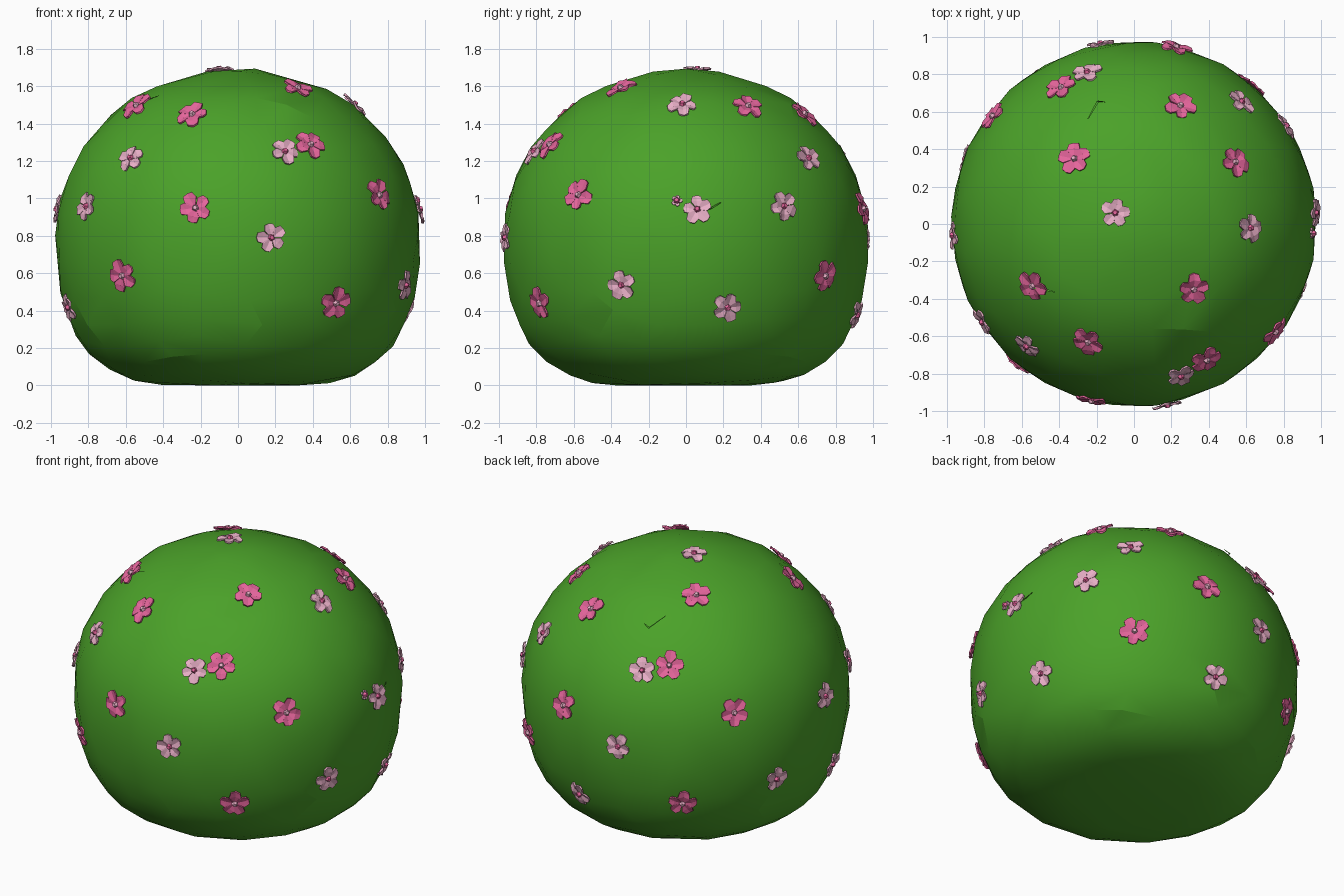
import bpy, bmesh, math, random
from mathutils import Vector, Matrix
from mathutils.bvhtree import BVHTree

if "Cube" in bpy.data.objects:
    bpy.data.objects.remove(bpy.data.objects["Cube"])

random.seed(4)


def material(name, color):
    m = bpy.data.materials.new(name)
    m.diffuse_color = (*color, 1)
    m.use_nodes = True
    m.node_tree.nodes["Principled BSDF"].inputs["Base Color"].default_value = m.diffuse_color
    return m


GREEN = material("leaf green", (0.07, 0.36, 0.022))
PINK = material("rose pink", (0.78, 0.13, 0.33))
PALE = material("pale pink", (0.80, 0.42, 0.56))


def new_object(name, bm, mats):
    me = bpy.data.meshes.new(name)
    bm.to_mesh(me)
    bm.free()
    for m in mats:
        me.materials.append(m)
    ob = bpy.data.objects.new(name, me)
    bpy.context.collection.objects.link(ob)
    return ob


# Bush: a sphere pushed out to a domed profile with a flat base
MID = 0.72
profile = [(0, 0), (.2, 0), (.4, .005), (.52, .02), (.62, .05), (.79, .16), (.87, .27),
           (.93, .42), (.965, .6), (.975, .74), (.96, .95), (.915, 1.12), (.80, 1.31),
           (.59, 1.52), (.3, 1.64), (0, 1.695)]
polar = [(math.atan2(z - MID, r), math.hypot(r, z - MID)) for r, z in profile]


def reach(angle):
    for (a0, d0), (a1, d1) in zip(polar, polar[1:]):
        if angle <= a1:
            return d0 + (d1 - d0) * (angle - a0) / (a1 - a0)
    return polar[-1][1]


bm = bmesh.new()
bmesh.ops.create_icosphere(bm, subdivisions=4, radius=1)
for v in bm.verts:
    d = v.co.normalized()
    p = d * reach(math.atan2(d.z, math.hypot(d.x, d.y)))
    v.co = (p.x, p.y, max(0, p.z + MID))
bush = new_object("bush", bm, [GREEN])
bpy.context.view_layer.objects.active = bush
bush.select_set(True)
dec = bush.modifiers.new("irregular facets", 'DECIMATE')
dec.ratio = 0.45
bpy.ops.object.modifier_apply(modifier=dec.name)
bpy.ops.object.shade_smooth_by_angle(angle=math.radians(14))
surface = BVHTree.FromObject(bush, bpy.context.evaluated_depsgraph_get())


def surface_frame(point, spin=0.0, lift=0.0):
    """Matrix standing on the bush near the point, z along the normal."""
    loc, nor, _, _ = surface.find_nearest(Vector(point))
    nor = (nor + (Vector(point) - Vector((0, 0, MID))).normalized()).normalized()
    rot = nor.to_track_quat('Z', 'Y').to_matrix().to_4x4()
    return Matrix.Translation(loc + nor * lift) @ rot @ Matrix.Rotation(spin, 4, 'Z')


# Flower: five creased petals round a small raised centre
def flower(name, point, petals, centre, size=0.088):
    bm = bmesh.new()
    for i in range(5):
        turn = Matrix.Rotation(i * math.tau / 5 + random.uniform(-.1, .1), 4, 'Z')
        s = size * random.uniform(.92, 1.05)
        h = random.uniform(-.1, .12)
        outline = [(0, 0, .0), (.55, -.40, .16), (.92, -.30, .08 + h), (1, 0, h),
                   (.92, .30, .08 + h), (.55, .40, .16)]
        top = [bm.verts.new(turn @ (Vector(c) * s)) for c in outline]
        low = [bm.verts.new(turn @ (Vector(c) * s - Vector((0, 0, .010)))) for c in outline]
        ridge = bm.verts.new(turn @ (Vector((.6, 0, .04)) * s))
        for a in range(6):
            b = (a + 1) % 6
            bm.faces.new((top[a], top[b], ridge))
            bm.faces.new((top[b], top[a], low[a], low[b]))
        bm.faces.new(low[::-1])
    cone = bmesh.ops.create_cone(bm, cap_ends=True, segments=5, radius1=.022, radius2=.012,
                                 depth=.022, matrix=Matrix.Translation((0, 0, .008)))
    for f in {f for v in cone["verts"] for f in v.link_faces}:
        f.material_index = 1
    ob = new_object(name, bm, [petals, centre])
    ob.matrix_world = surface_frame(point, random.uniform(0, math.tau), .008)


# Flowers repeated by a half turn about the vertical axis (True = rose petals)
paired = [(-.23, -.96, .95, True), (.18, -.97, .79, False), (.54, -.81, .43, True),
          (.39, -.73, 1.29, True), (.25, -.81, 1.25, False), (-.25, -.64, 1.46, True),
          (-.58, -.66, 1.22, False), (-.64, -.77, .58, True), (-.82, -.53, .96, False),
          (-.54, -.33, 1.49, True), (.32, -.35, 1.59, True), (.76, -.58, 1.02, True),
          (.93, -.36, .53, False), (.96, .06, .94, False), (.90, .22, .42, False)]
single = [(-.10, .06, 1.69, False), (.62, -.02, 1.50, False), (.13, .90, .38, False)]
for x, y, z, rose in paired + [(-x, -y, z, r) for x, y, z, r in paired] + single:
    if rose:
        flower("rose_flower", (x, y, z), PINK, PALE)
    else:
        flower("pale_flower", (x, y, z), PALE, PINK, .08)
flower("small_bud", (.96, -.05, .99), PALE, PINK, .03)

# Thin stray stems lying just above the leaves
for path in ([(-.25, .57, 1.52), (-.20, .67, 1.47), (-.16, .66, 1.48)],
             [(-.54, -.34, 1.49), (-.48, -.35, 1.53), (-.42, -.36, 1.54)],
             [(.96, .08, .93), (.97, .14, .95), (.96, .19, .98)]):
    bm = bmesh.new()
    rows = []
    for p, w in zip(path, (.003, .006, .003)):
        m = surface_frame(p, 0, .012)
        rows.append([bm.verts.new(m @ Vector((w * math.cos(a), w * math.sin(a), w * (a == 0))))
                     for a in (0, math.tau / 3, 2 * math.tau / 3)])
    for r0, r1 in zip(rows, rows[1:]):
        for i in range(3):
            j = (i + 1) % 3
            bm.faces.new((r0[i], r0[j], r1[j], r1[i]))
    bmesh.ops.recalc_face_normals(bm, faces=bm.faces)
    new_object("stem", bm, [GREEN])
